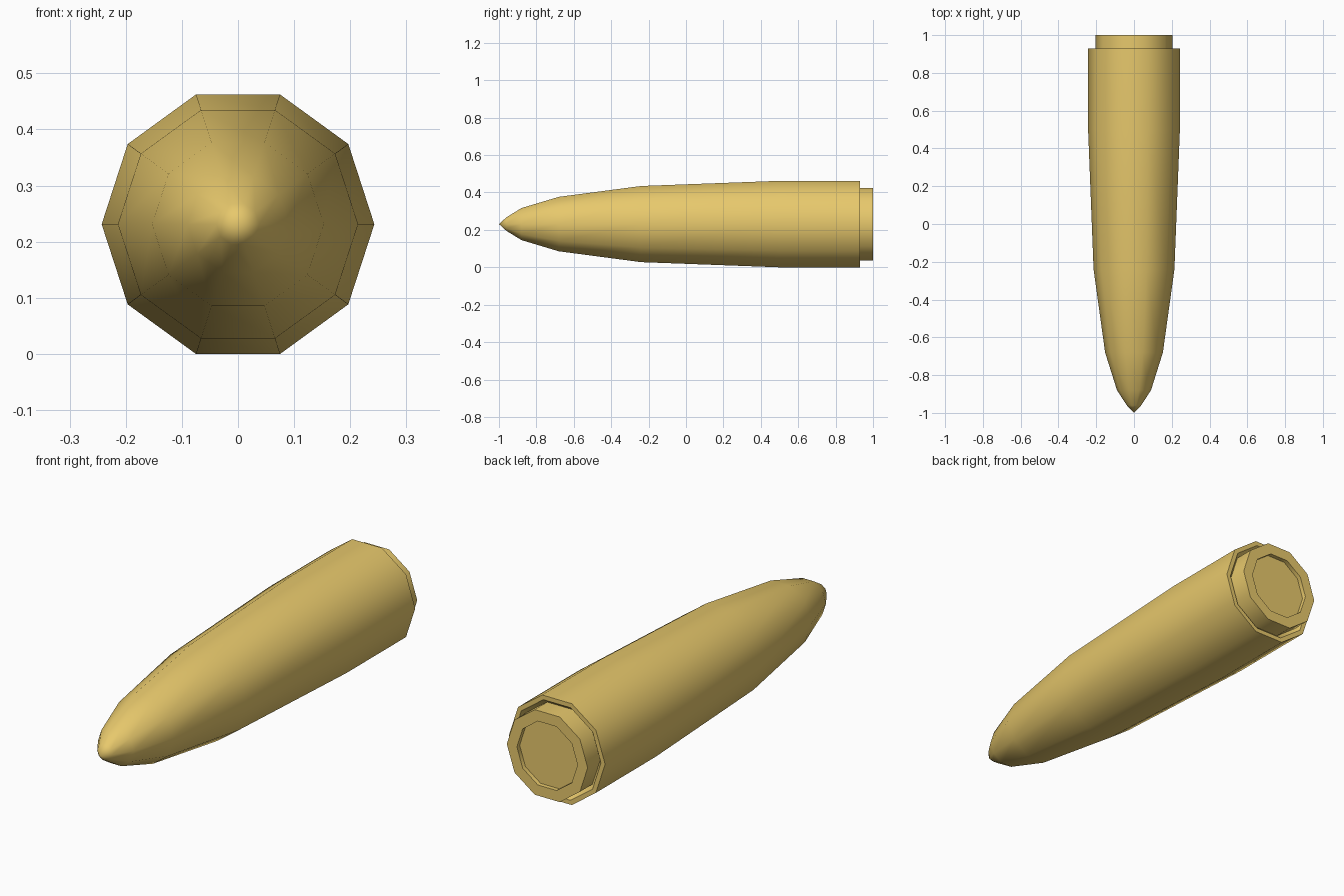
import bpy, bmesh, math

if "Cube" in bpy.data.objects:
    bpy.data.objects.remove(bpy.data.objects["Cube"])

SIDES = 10
R = 0.243
CZ = R * math.sin(math.radians(72))  # flat facet rests on the ground

mat = bpy.data.materials.new("brass")
mat.diffuse_color = (0.80, 0.58, 0.15, 1)
mat.use_nodes = True
mat.node_tree.nodes["Principled BSDF"].inputs["Base Color"].default_value = mat.diffuse_color


def lathe(name, profile):
    """Revolve (y, radius) points around the y axis; radius 0 makes a pole."""
    bm = bmesh.new()
    rings = []
    for y, r in profile:
        if r == 0:
            rings.append([bm.verts.new((0, y, CZ))] * SIDES)
        else:
            rings.append([bm.verts.new((r * math.cos(2 * math.pi * i / SIDES), y,
                                        CZ + r * math.sin(2 * math.pi * i / SIDES)))
                          for i in range(SIDES)])
    for a, b in zip(rings, rings[1:]):
        for i in range(SIDES):
            j = (i + 1) % SIDES
            bm.faces.new(list(dict.fromkeys((a[i], a[j], b[j], b[i]))))
    bmesh.ops.recalc_face_normals(bm, faces=bm.faces)
    mesh = bpy.data.meshes.new(name)
    bm.to_mesh(mesh)
    bm.free()
    mesh.materials.append(mat)
    obj = bpy.data.objects.new(name, mesh)
    bpy.context.collection.objects.link(obj)
    bpy.ops.object.select_all(action='DESELECT')
    obj.select_set(True)
    bpy.context.view_layer.objects.active = obj
    bpy.ops.object.shade_smooth_by_angle(angle=math.radians(40))


# Pointed shell: nose, body, rear step, base plug and shallow base recess
lathe("shell", [
    (-1.0, 0), (-0.96, 0.038), (-0.88, 0.09), (-0.68, 0.153), (-0.24, 0.214),
    (0.50, R), (0.93, R),
    (0.93, 0.222), (0.91, 0.204),
    (1.0, 0.204), (1.0, 0.153), (0.98, 0.153), (0.98, 0),
])
